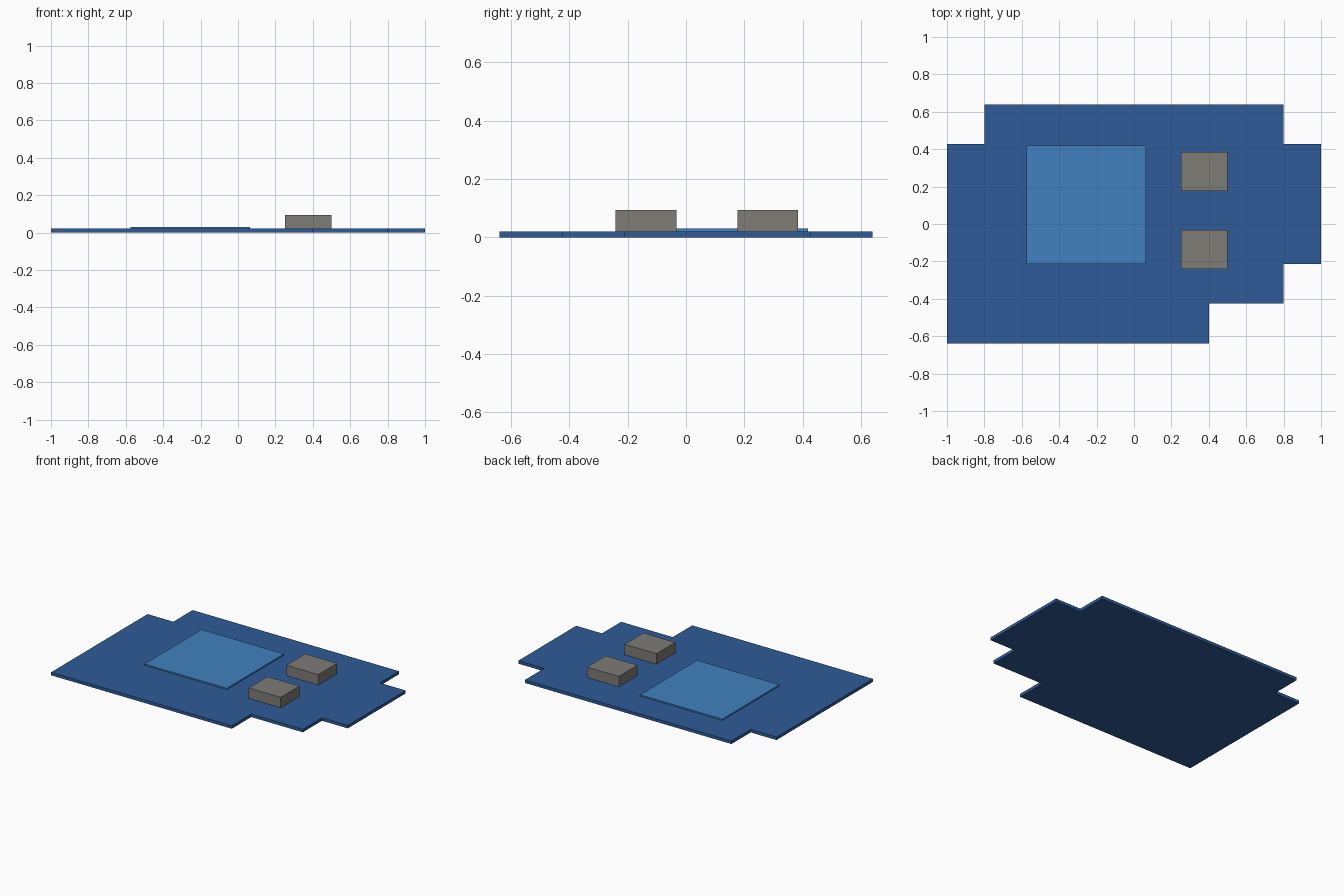
import bpy, bmesh

if "Cube" in bpy.data.objects:
    bpy.data.objects.remove(bpy.data.objects["Cube"])


def material(name, rgb):
    mat = bpy.data.materials.new(name)
    mat.diffuse_color = (*rgb, 1)
    mat.use_nodes = True
    mat.node_tree.nodes["Principled BSDF"].inputs["Base Color"].default_value = mat.diffuse_color
    return mat


def slab(name, outline, z0, z1, mat):
    """Extrude a flat outline from z0 up to z1."""
    bm = bmesh.new()
    face = bm.faces.new([bm.verts.new((x, y, z0)) for x, y in outline])
    top = bmesh.ops.extrude_face_region(bm, geom=[face], use_keep_orig=True)
    for v in top["geom"]:
        if isinstance(v, bmesh.types.BMVert):
            v.co.z = z1
    bmesh.ops.recalc_face_normals(bm, faces=bm.faces[:])
    mesh = bpy.data.meshes.new(name)
    bm.to_mesh(mesh)
    bm.free()
    mesh.materials.append(mat)
    obj = bpy.data.objects.new(name, mesh)
    bpy.context.collection.objects.link(obj)
    return obj


def rect(x0, x1, y0, y1):
    return [(x0, y0), (x1, y0), (x1, y1), (x0, y1)]


deep_blue = material("deep_blue", (0.027, 0.105, 0.31))
light_blue = material("light_blue", (0.052, 0.22, 0.52))
stone = material("stone_grey", (0.21, 0.20, 0.18))

# Stepped base plate
base = [(-1, -0.64), (0.4, -0.64), (0.4, -0.425), (0.8, -0.425),
        (0.8, -0.213), (1, -0.213), (1, 0.427), (0.8, 0.427),
        (0.8, 0.64), (-0.8, 0.64), (-0.8, 0.427), (-1, 0.427)]
slab("base_plate", base, 0, 0.021, deep_blue)

# Raised light panel
slab("light_panel", rect(-0.575, 0.063, -0.213, 0.419), 0.0005, 0.03, light_blue)

# Pair of grey blocks
for label, y in (("front_block", -0.137), ("back_block", 0.28)):
    slab(label, rect(0.252, 0.499, y - 0.104, y + 0.104), 0.0005, 0.094, stone)
